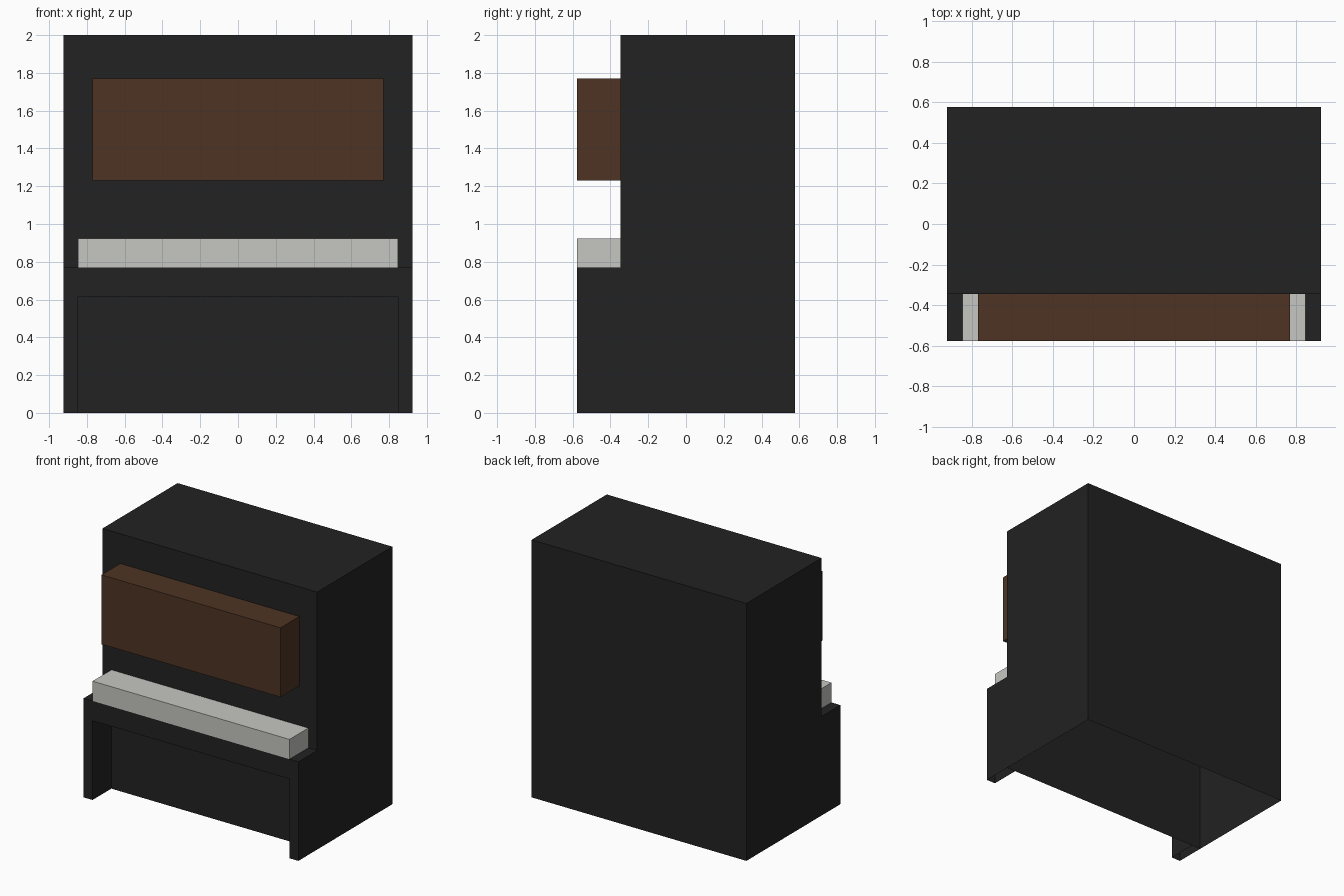
import bpy, bmesh
from mathutils import Vector

if "Cube" in bpy.data.objects:
    bpy.data.objects.remove(bpy.data.objects["Cube"])

U = 1 / 13  # the model sits on a block grid


def material(name, color):
    m = bpy.data.materials.new(name)
    m.diffuse_color = (*color, 1)
    m.use_nodes = True
    m.node_tree.nodes["Principled BSDF"].inputs["Base Color"].default_value = m.diffuse_color
    return m


black = material("black lacquer", (0.016, 0.016, 0.016))
brown = material("brown wood", (0.0762, 0.0343, 0.0168))
ivory = material("ivory", (0.565, 0.565, 0.539))


def slab(name, profile, y0, y1, mat, open_sides=()):
    """Extrude an x/z profile from y0 to y1; open_sides lists (axis, value) planes left open."""
    bm = bmesh.new()
    face = bm.faces.new([bm.verts.new((x * U, y0 * U, z * U)) for x, z in profile])
    ext = bmesh.ops.extrude_face_region(bm, geom=[face], use_keep_orig=True)
    moved = [v for v in ext["geom"] if isinstance(v, bmesh.types.BMVert)]
    bmesh.ops.translate(bm, verts=moved, vec=Vector((0, (y1 - y0) * U, 0)))
    bmesh.ops.recalc_face_normals(bm, faces=bm.faces)
    gone = [f for f in bm.faces
            if any(all(abs(v.co[a] - k * U) < 1e-5 for v in f.verts) for a, k in open_sides)]
    bmesh.ops.delete(bm, geom=gone, context='FACES')
    me = bpy.data.meshes.new(name)
    bm.to_mesh(me)
    bm.free()
    me.materials.append(mat)
    ob = bpy.data.objects.new(name, me)
    bpy.context.collection.objects.link(ob)
    return ob


def rect(half, z0, z1):
    return [(-half, z0), (half, z0), (half, z1), (-half, z1)]


FRONT, STEP, BACK = -7.5, -4.5, 7.5

# tall hollow case, open underneath
slab("case", rect(12, 0, 26), STEP, BACK, black, [(2, 0)])

# key shelf with a leg at each end
arch = [(-12, 0), (-11, 0), (-11, 8), (11, 8), (11, 0), (12, 0), (12, 10), (-12, 10)]
slab("shelf_and_legs", arch, FRONT, STEP, black, [(2, 0), (1, STEP)])

# keyboard block on the shelf
slab("keyboard", rect(11, 10, 12), FRONT, STEP, ivory, [(2, 10), (1, STEP)])

# wooden music stand on the case front
slab("music_stand", rect(10, 16, 23), FRONT, STEP, brown, [(1, STEP)])
